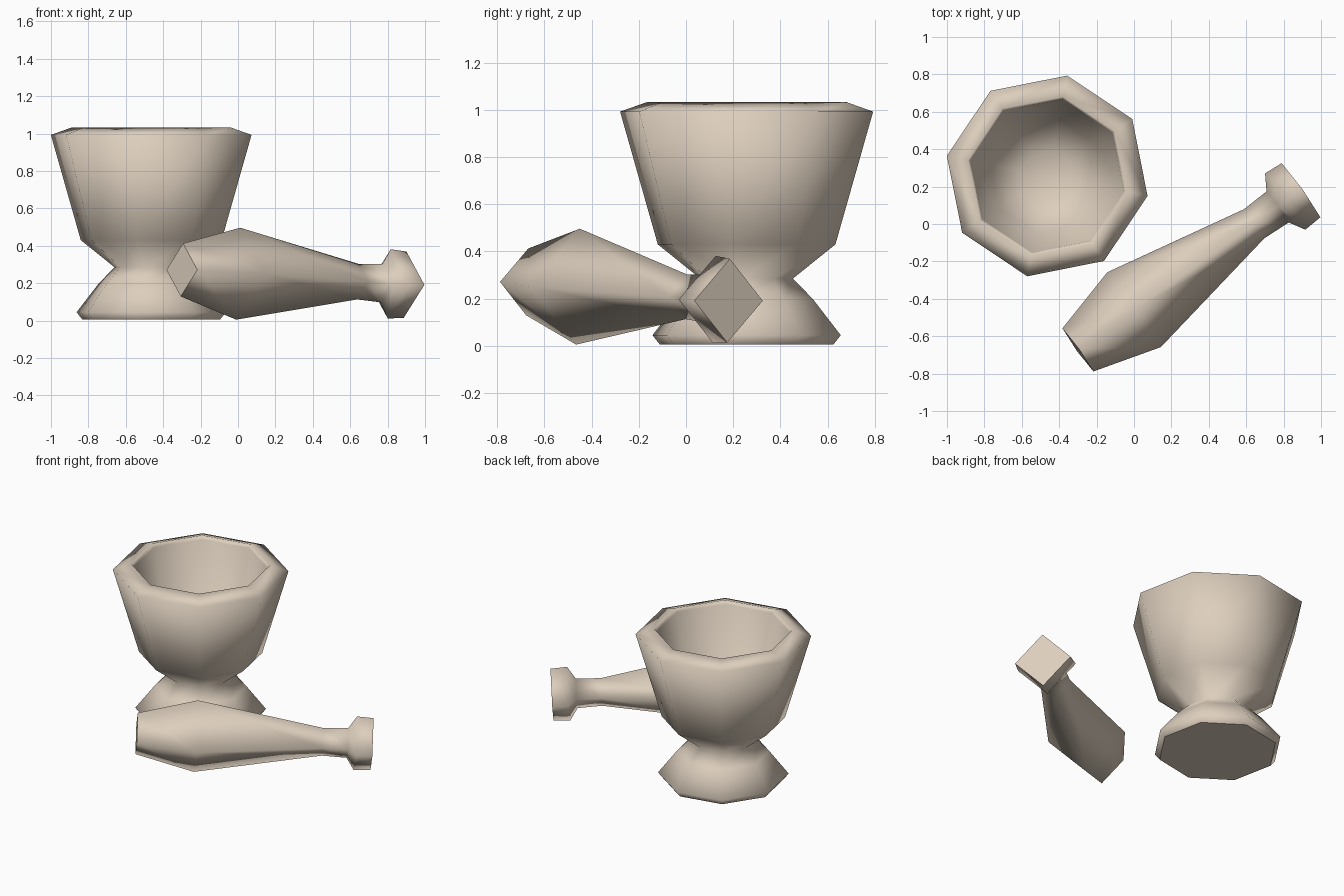
import bpy
from math import cos, sin, radians, tau
from mathutils import Vector

if "Cube" in bpy.data.objects:
    bpy.data.objects.remove(bpy.data.objects["Cube"])


def lathe(name, profile, sides, origin, axis, start, flat_caps=(0, 1)):
    """Sweep (radius, distance) rings along an axis and cap both ends."""
    axis = Vector(axis).normalized()
    side = Vector((1, 0, 0)) if axis.z > 0.9 else axis.cross(Vector((0, 0, 1))).normalized()
    up = axis.cross(side)
    verts, faces = [], []
    for r, d in profile:
        for k in range(sides):
            a = start + tau * k / sides
            verts.append(Vector(origin) + axis * d + (side * cos(a) + up * sin(a)) * r)
    for i in range(len(profile) - 1):
        for k in range(sides):
            n = (k + 1) % sides
            faces.append((i * sides + k, i * sides + n,
                          (i + 1) * sides + n, (i + 1) * sides + k))
    last = (len(profile) - 1) * sides
    faces.append(tuple(reversed(range(sides))))
    faces.append(tuple(range(last, last + sides)))
    mesh = bpy.data.meshes.new(name)
    mesh.from_pydata(verts, [], faces)
    mesh.polygons.foreach_set("use_smooth", [True] * len(faces))
    for cap in flat_caps:
        mesh.polygons[len(faces) - 2 + cap].use_smooth = False
    mat = bpy.data.materials.get("stone") or bpy.data.materials.new("stone")
    mat.diffuse_color = (0.72, 0.62, 0.51, 1)
    mat.use_nodes = True
    mat.node_tree.nodes["Principled BSDF"].inputs["Base Color"].default_value = mat.diffuse_color
    mesh.materials.append(mat)
    obj = bpy.data.objects.new(name, mesh)
    bpy.context.collection.objects.link(obj)
    return obj


# Mortar: foot, waist, bowl wall, rim and hollow inside
lathe("mortar",
      [(0.375, 0.005), (0.407, 0.045), (0.285, 0.20), (0.20, 0.285), (0.384, 0.43),
       (0.547, 0.993), (0.432, 1.033), (0.418, 1.01), (0.31, 0.48), (0.14, 0.38)],
      8, (-0.464, 0.257, 0), (0, 0, 1), radians(-11.25), flat_caps=(0,))

# Pestle: four-sided, lying on its side with a knob at the thin end
lathe("pestle",
      [(0.142, 0), (0.246, 0.37), (0.095, 1.16), (0.102, 1.315),
       (0.185, 1.365), (0.178, 1.469)],
      4, (-0.30, -0.673, 0.271), (1.195, 0.855, -0.08), 0)
